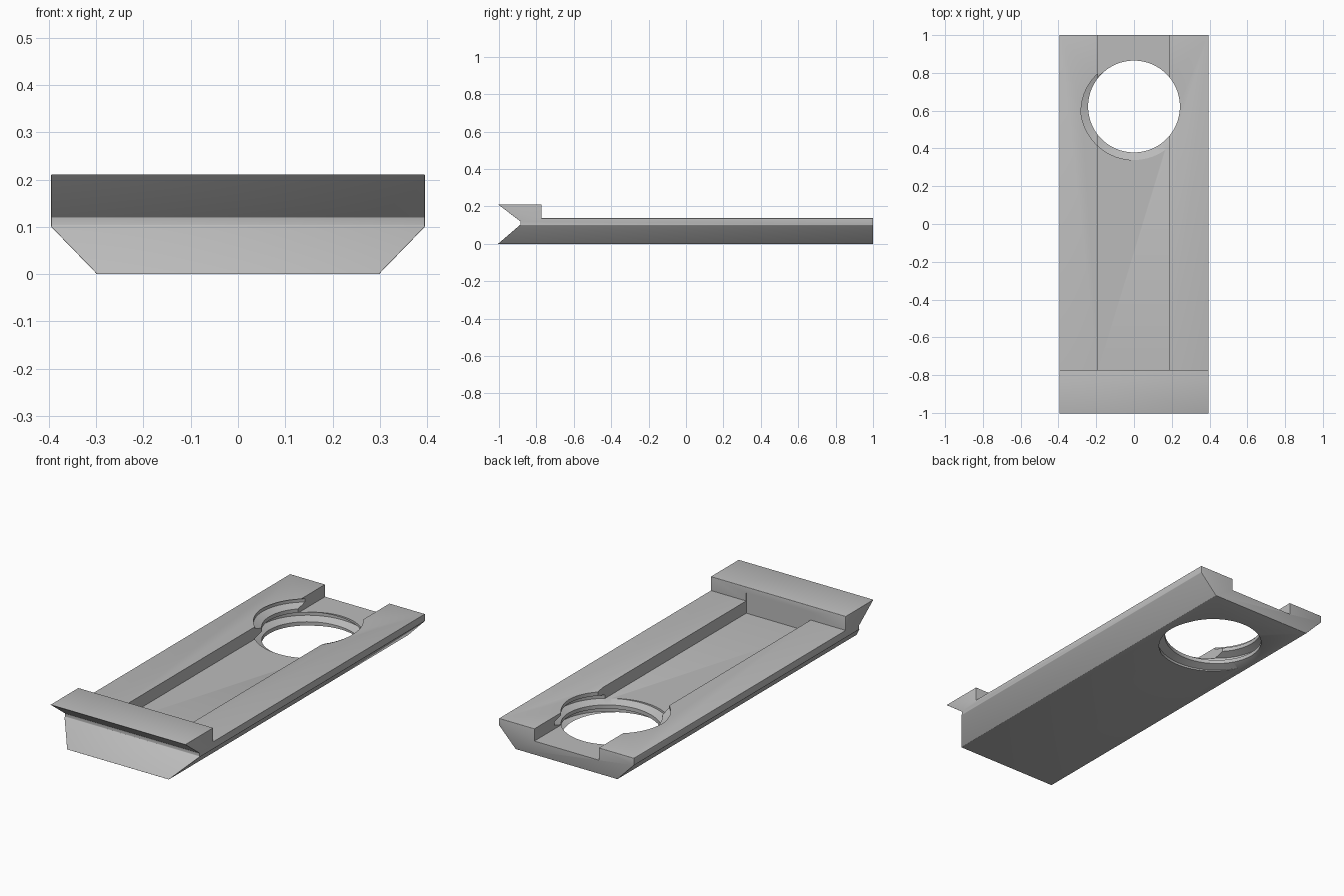
import bpy, bmesh, math
from mathutils import Vector

if "Cube" in bpy.data.objects:
    bpy.data.objects.remove(bpy.data.objects["Cube"])

W, TOP, LIP, STEP = 0.395, 0.137, 0.211, -0.772
HOLE_Y, HOLE_R, PITCH = 0.622, 0.243, 0.07

grey = bpy.data.materials.new("plain grey")
grey.diffuse_color = (0.5, 0.5, 0.5, 1)
grey.use_nodes = True
grey.node_tree.nodes["Principled BSDF"].inputs["Base Color"].default_value = grey.diffuse_color


def make(name, bm):
    bmesh.ops.recalc_face_normals(bm, faces=bm.faces)
    me = bpy.data.meshes.new(name)
    bm.to_mesh(me)
    bm.free()
    ob = bpy.data.objects.new(name, me)
    bpy.context.collection.objects.link(ob)
    me.materials.append(grey)
    return ob


def cut(target, cutter):
    m = target.modifiers.new("cut", 'BOOLEAN')
    m.operation = 'DIFFERENCE'
    m.solver = 'EXACT'
    m.object = cutter
    bpy.context.view_layer.objects.active = target
    bpy.ops.object.modifier_apply(modifier=m.name)
    bpy.data.objects.remove(cutter)


# Body: side profile with raised lip and V-notched front, extruded across x
profile = [(1, 0), (1, TOP), (STEP, TOP), (STEP, LIP), (-1.005, LIP),
           (-0.885, 0.12), (-0.885, 0.103), (-1.005, 0)]
bm = bmesh.new()
face = bm.faces.new([bm.verts.new((-W, y, z)) for y, z in profile])
ext = bmesh.ops.extrude_face_region(bm, geom=[face])
bmesh.ops.translate(bm, vec=(2 * W, 0, 0),
                    verts=[v for v in ext['geom'] if isinstance(v, bmesh.types.BMVert)])
bmesh.ops.recalc_face_normals(bm, faces=bm.faces)

# Slanted lower sides
for s in (-1, 1):
    bmesh.ops.bisect_plane(bm, geom=bm.verts[:] + bm.edges[:] + bm.faces[:],
                           plane_co=(s * W, 0, 0.1), plane_no=Vector((s * 0.1, 0, -0.097)),
                           clear_outer=True)
    bmesh.ops.holes_fill(bm, edges=[e for e in bm.edges if e.is_boundary])
bmesh.ops.recalc_face_normals(bm, faces=bm.faces)

# Rounded outer edges, with the inner corner behind the lip left sharp
edges = [e for e in bm.edges if e.calc_face_angle(0) > 0.2 and not
         all(abs(v.co.y - STEP) < 1e-4 and abs(v.co.z - TOP) < 1e-4 for v in e.verts)]
bmesh.ops.bevel(bm, geom=edges, offset=0.011, segments=3, profile=0.5,
                affect='EDGES', clamp_overlap=True)
body = make("slide_body", bm)

# Channel along the top
bm = bmesh.new()
bmesh.ops.create_cube(bm, size=1)
y0, y1, z0, z1 = STEP - 0.001, 1.1, 0.072, 0.18
for v in bm.verts:
    v.co = (0.188 if v.co.x > 0 else -0.19, y1 if v.co.y > 0 else y0, z1 if v.co.z > 0 else z0)
cut(body, make("channel_cutter", bm))

# Round hole
bm = bmesh.new()
bmesh.ops.create_cone(bm, cap_ends=True, segments=96, radius1=HOLE_R, radius2=HOLE_R, depth=1)
bmesh.ops.translate(bm, verts=bm.verts, vec=(0, HOLE_Y, 0))
cut(body, make("hole_cutter", bm))

# Helical thread groove in the hole wall
section = [(0.228, -0.031), (0.283, -0.009), (0.283, 0.009), (0.228, 0.031)]
bm = bmesh.new()
rings = []
N = 72
for i in range(-N, 3 * N + 1):
    a = math.radians(250) + 2 * math.pi * i / N
    rings.append([bm.verts.new((r * math.cos(a), HOLE_Y + r * math.sin(a), z + PITCH * i / N))
                  for r, z in section])
for p, q in zip(rings, rings[1:]):
    for k in range(4):
        j = (k + 1) % 4
        bm.faces.new((p[k], p[j], q[j], q[k]))
bm.faces.new(rings[0])
bm.faces.new(rings[-1][::-1])
cut(body, make("thread_cutter", bm))

# Smooth shading with sharp edges kept
bpy.ops.object.select_all(action='DESELECT')
body.select_set(True)
bpy.context.view_layer.objects.active = body
bpy.ops.object.shade_smooth_by_angle(angle=math.radians(32))
